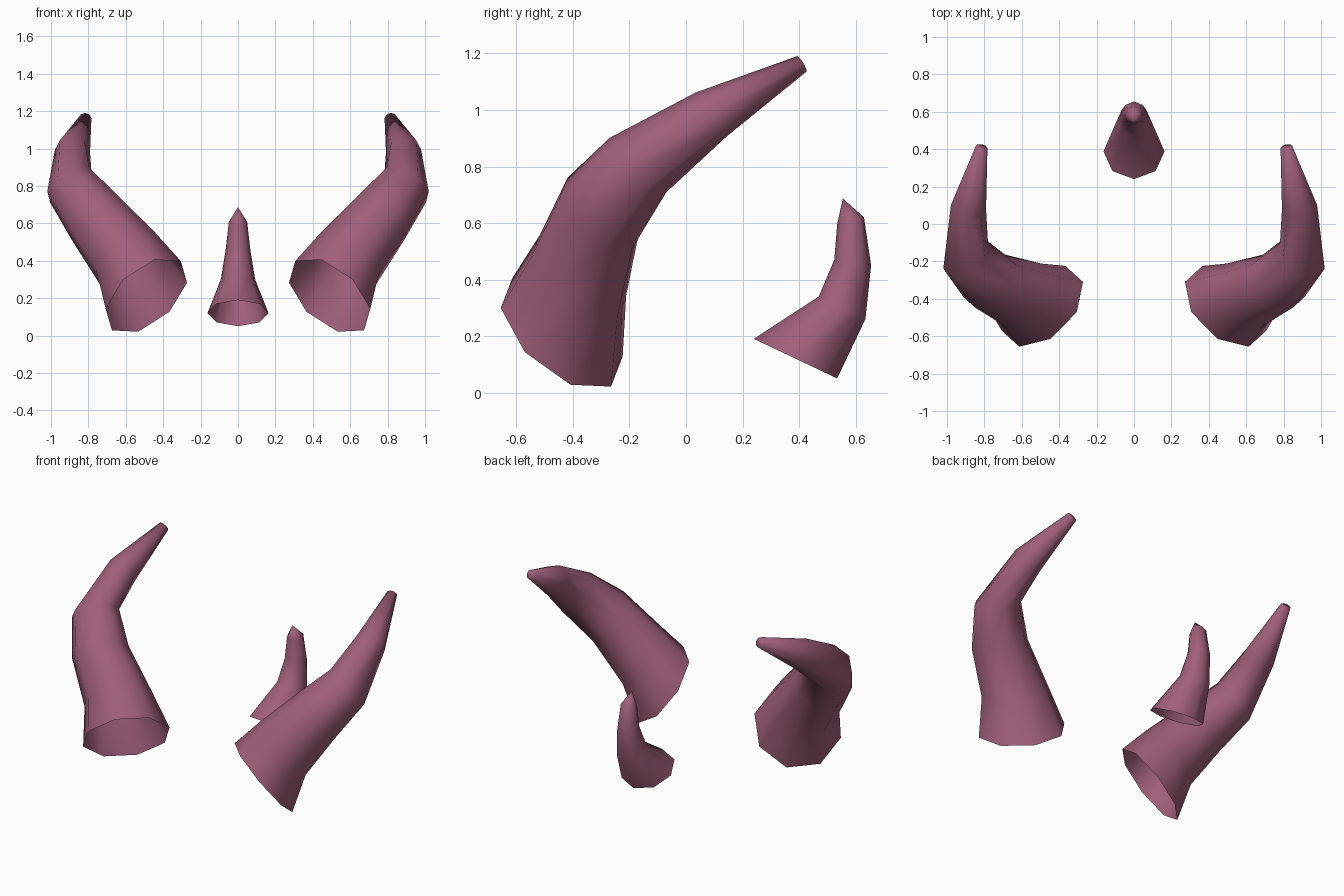
import bpy, bmesh, math
from mathutils import Vector

if "Cube" in bpy.data.objects:
    bpy.data.objects.remove(bpy.data.objects["Cube"])

mat = bpy.data.materials.new("mauve horn")
mat.diffuse_color = (0.35, 0.115, 0.195, 1)
mat.use_nodes = True
mat.node_tree.nodes["Principled BSDF"].inputs["Base Color"].default_value = mat.diffuse_color
SIDES = 8


def horn(name, rings, ref, apex=None, mirror=False):
    """Loft octagon rings (centre, normal, radius); open base, capped or pointed tip."""
    bm = bmesh.new()
    loops = []
    for centre, normal, radius in rings:
        n = Vector(normal).normalized()
        u = Vector(ref)
        u = (u - n * u.dot(n)).normalized()
        v = n.cross(u)
        loop = []
        for i in range(SIDES):
            a = 2 * math.pi * i / SIDES
            p = Vector(centre) + radius * (u * math.cos(a) + v * math.sin(a))
            if mirror:
                p.x = -p.x
            loop.append(bm.verts.new(p))
        loops.append(loop)
    for lo, hi in zip(loops, loops[1:]):
        for i in range(SIDES):
            j = (i + 1) % SIDES
            bm.faces.new((lo[i], lo[j], hi[j], hi[i]))
    tip = loops[-1]
    if apex:
        top = bm.verts.new(apex)
        for i in range(SIDES):
            bm.faces.new((tip[i], tip[(i + 1) % SIDES], top))
    else:
        bm.faces.new(tip)
    if mirror:
        bmesh.ops.reverse_faces(bm, faces=bm.faces[:])
    me = bpy.data.meshes.new(name)
    bm.to_mesh(me)
    bm.free()
    me.materials.append(mat)
    for p in me.polygons:
        p.use_smooth = True
    ob = bpy.data.objects.new(name, me)
    bpy.context.collection.objects.link(ob)


# large side horns, sweeping outward, up and back
base_dir = (0.54, 0.56, 0.63)
side = [
    ((0.49, -0.44, 0.213), base_dir, 0.263),
    ((0.59, -0.38, 0.41), base_dir, 0.205),
    ((0.77, -0.305, 0.635), base_dir, 0.172),
    ((0.90, -0.17, 0.805), (0.50, 0.52, 0.69), 0.142),
    ((0.885, 0.09, 0.985), (-0.15, 0.80, 0.58), 0.095),
    ((0.815, 0.41, 1.163), (-0.20, 0.83, 0.50), 0.032),
]
side_ref = (-0.185, -0.03, 0.19)
horn("right_horn", side, side_ref)
horn("left_horn", side, side_ref, mirror=True)

# small middle horn with a pointed tip: front and back points (y, z) of each ring
profile = [((0.24, 0.19), (0.535, 0.05)), ((0.47, 0.34), (0.635, 0.26)),
           ((0.525, 0.47), (0.655, 0.45)), ((0.535, 0.595), (0.63, 0.62))]
middle = []
for f, b in profile:
    d = Vector((0, b[0] - f[0], b[1] - f[1]))
    middle.append(((0, (f[0] + b[0]) / 2, (f[1] + b[1]) / 2), (0, -d.z, d.y), d.length / 2))
horn("middle_horn", middle, (0, -1, 0), apex=(0, 0.555, 0.687))
